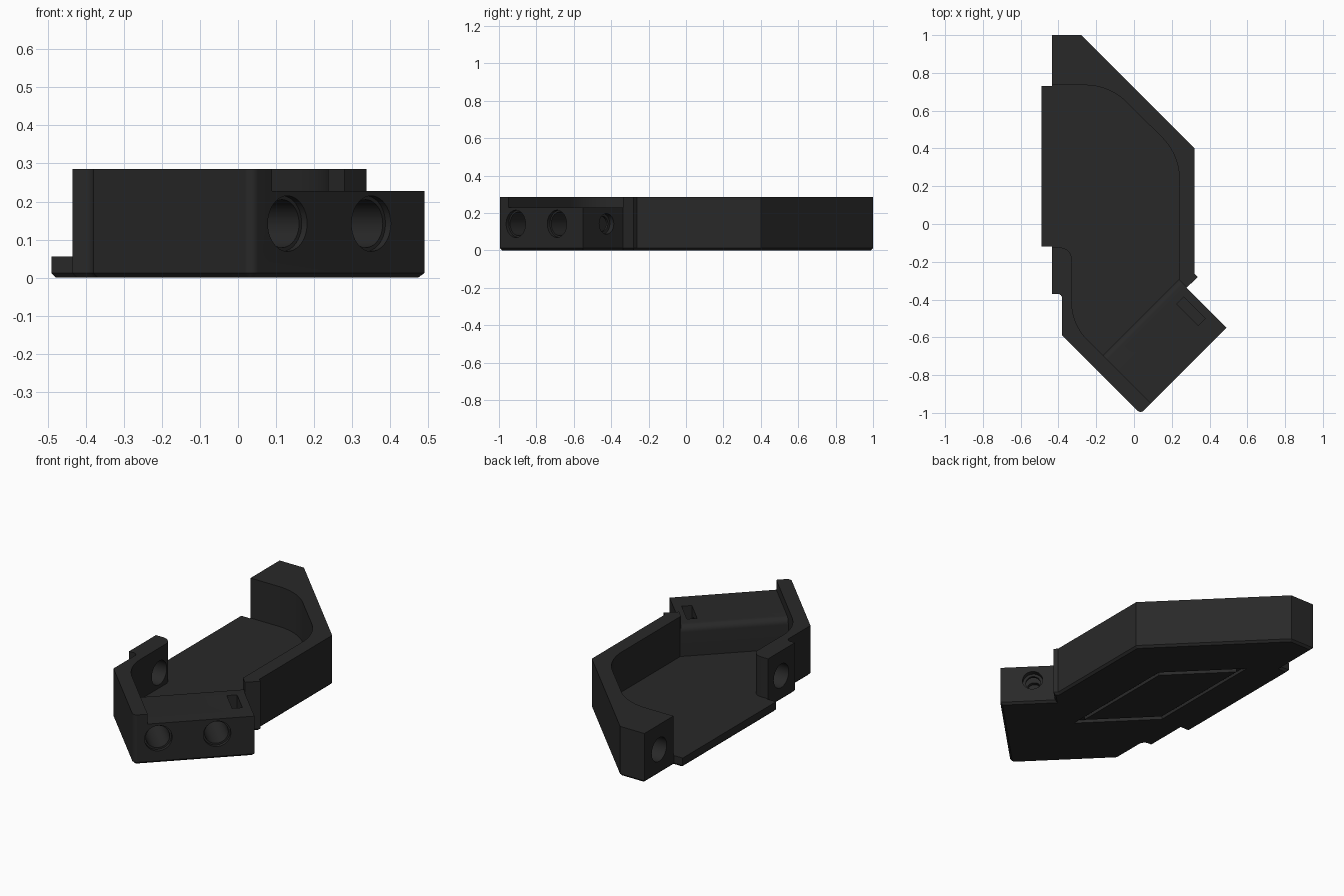
import bpy, bmesh, math
from mathutils import Vector, Matrix

if "Cube" in bpy.data.objects:
    bpy.data.objects.remove(bpy.data.objects["Cube"])

mat = bpy.data.materials.new("dark_charcoal")
mat.diffuse_color = (0.0215, 0.0215, 0.0215, 1)
mat.use_nodes = True
mat.node_tree.nodes["Principled BSDF"].inputs["Base Color"].default_value = mat.diffuse_color


def rounded(points, steps=10):
    """Polygon from (x, y, radius) corners, with an arc at each rounded corner."""
    out = []
    for i, (x, y, r) in enumerate(points):
        p = Vector((x, y))
        if r == 0:
            out.append(p)
            continue
        a = (Vector(points[i - 1][:2]) - p).normalized()
        b = (Vector(points[(i + 1) % len(points)][:2]) - p).normalized()
        half = math.acos(max(-1, min(1, a.dot(b)))) / 2
        centre = p + (a + b).normalized() * (r / math.sin(half))
        t = r / math.tan(half)
        s, e = p + a * t - centre, p + b * t - centre
        start = math.atan2(s.y, s.x)
        sweep = math.atan2(s.x * e.y - s.y * e.x, s.dot(e))
        for k in range(steps + 1):
            ang = start + sweep * k / steps
            out.append(centre + Vector((r * math.cos(ang), r * math.sin(ang))))
    return out


def prism(name, pts, lo, hi, matrix=None, chamfer=0):
    """Extrude a polygon from lo to hi along local z."""
    bm = bmesh.new()
    low = [bm.verts.new((p[0], p[1], lo)) for p in pts]
    high = [bm.verts.new((p[0], p[1], hi)) for p in pts]
    base = bm.faces.new(low)
    bm.faces.new(high)
    n = len(pts)
    for i in range(n):
        j = (i + 1) % n
        bm.faces.new((low[i], low[j], high[j], high[i]))
    bmesh.ops.recalc_face_normals(bm, faces=bm.faces)
    if chamfer:
        bmesh.ops.bevel(bm, geom=list(base.edges), offset=chamfer, segments=1, affect='EDGES')
    if matrix:
        bmesh.ops.transform(bm, matrix=matrix, verts=bm.verts)
    bmesh.ops.recalc_face_normals(bm, faces=bm.faces)
    me = bpy.data.meshes.new(name)
    bm.to_mesh(me)
    bm.free()
    ob = bpy.data.objects.new(name, me)
    bpy.context.collection.objects.link(ob)
    me.materials.append(mat)
    return ob


def cut(target, cutter):
    """Subtract the cutter and remove it."""
    cutter.hide_render = True
    bpy.context.view_layer.objects.active = target
    m = target.modifiers.new("cut", 'BOOLEAN')
    m.operation, m.solver, m.object = 'DIFFERENCE', 'EXACT', cutter
    bpy.ops.object.modifier_apply(modifier=m.name)
    bpy.data.objects.remove(cutter, do_unlink=True)


def bore(target, pos, direction, r, depth):
    """Blind round hole starting just outside the surface."""
    circle = [(r * math.cos(k * math.tau / 40), r * math.sin(k * math.tau / 40)) for k in range(40)]
    rot = Vector(direction).to_track_quat('Z', 'Y').to_matrix().to_4x4()
    cut(target, prism("bore_cutter", circle, -0.03, depth, Matrix.Translation(pos) @ rot))


H, FLOOR, BLOCK = 0.285, 0.055, 0.228

# Solid body outline with chamfered underside
outline = rounded([
    (-0.435, 1.0, 0), (-0.28, 1.0, 0), (0.32, 0.4, 0), (0.32, -0.262, 0),
    (0.338, -0.28, 0), (0.278, -0.338, 0), (0.49, -0.55, 0), (0.035, -1.005, 0.025),
    (-0.38, -0.59, 0), (-0.38, -0.37, 0.025), (-0.435, -0.37, 0), (-0.435, -0.12, 0),
    (-0.49, -0.12, 0), (-0.49, 0.73, 0), (-0.435, 0.73, 0)])
body = prism("bracket_body", outline, 0, H, chamfer=0.012)

# Open cavity above the floor
cavity = rounded([
    (-0.7, 0.735, 0), (-0.13, 0.735, 0.31), (0.24, 0.367, 0.31), (0.24, -0.29, 0),
    (-0.165, -0.695, 0), (-0.33, -0.53, 0.29), (-0.33, -0.125, 0.06), (-0.7, -0.125, 0)])
cut(body, prism("cavity_cutter", cavity, FLOOR, 0.5))

# Lowered block top with rounded inner edge: local x across, y up, z along the block
R2 = math.sqrt(2)
c, r = 0.53 / R2, 0.035
profile = [(c - 0.01, 0.5), (c - 0.01, BLOCK - r)]
profile += [(c + r - r * math.cos(a), BLOCK - r + r * math.sin(a))
            for a in (k * math.pi / 16 for k in range(9))]
profile += [(c + 0.7, BLOCK), (c + 0.7, 0.5)]
frame = Matrix(((1 / R2, 0, 1 / R2, 0), (-1 / R2, 0, 1 / R2, 0), (0, 1, 0, 0), (0, 0, 0, 1)))
cut(body, prism("block_top_cutter", profile, -0.86 / R2, -0.057 / R2, frame))

# Nut slot in the block top
slot = [(-0.08, -0.027), (0.08, -0.027), (0.08, 0.027), (-0.08, 0.027)]
cut(body, prism("slot_cutter", slot, 0.08, 0.4,
                Matrix.Translation((0.302, -0.462, 0)) @ Matrix.Rotation(-math.pi / 4, 4, 'Z')))

# Stepped holes in the block's outer face
for x in (0.13, 0.35):
    bore(body, (x, x - 1.04, 0.142), (-1, 1, 0), 0.073, 0.02)
    bore(body, (x, x - 1.04, 0.142), (-1, 1, 0), 0.063, 0.3)

# Screw hole in the block's end face, meeting the nut slot
bore(body, (0.365, -0.425, 0.142), (-1, -1, 0), 0.055, 0.03)
bore(body, (0.365, -0.425, 0.142), (-1, -1, 0), 0.04, 0.12)

# Holes in the two side posts
bore(body, (-0.435, -0.245, 0.142), (1, 0, 0), 0.068, 0.2)
bore(body, (-0.435, 0.865, 0.142), (1, 0, 0), 0.068, 0.18)

# Groove on the underside: a slanted frame
corners = [Vector(p) for p in ((0.05, 0.27), (-0.29, 0.61), (-0.29, -0.11), (0.05, -0.45))]
mid = sum(corners, Vector((0, 0))) / 4
groove = prism("groove_cutter", corners, -0.05, 0.018)
inner = prism("groove_core", [mid + (p - mid) * 0.88 for p in corners], -0.1, 0.1)
cut(groove, inner)
cut(body, groove)

# Smooth the arcs, keep edges crisp
bpy.ops.object.select_all(action='DESELECT')
body.select_set(True)
bpy.context.view_layer.objects.active = body
bpy.ops.object.shade_smooth_by_angle(angle=math.radians(25))
